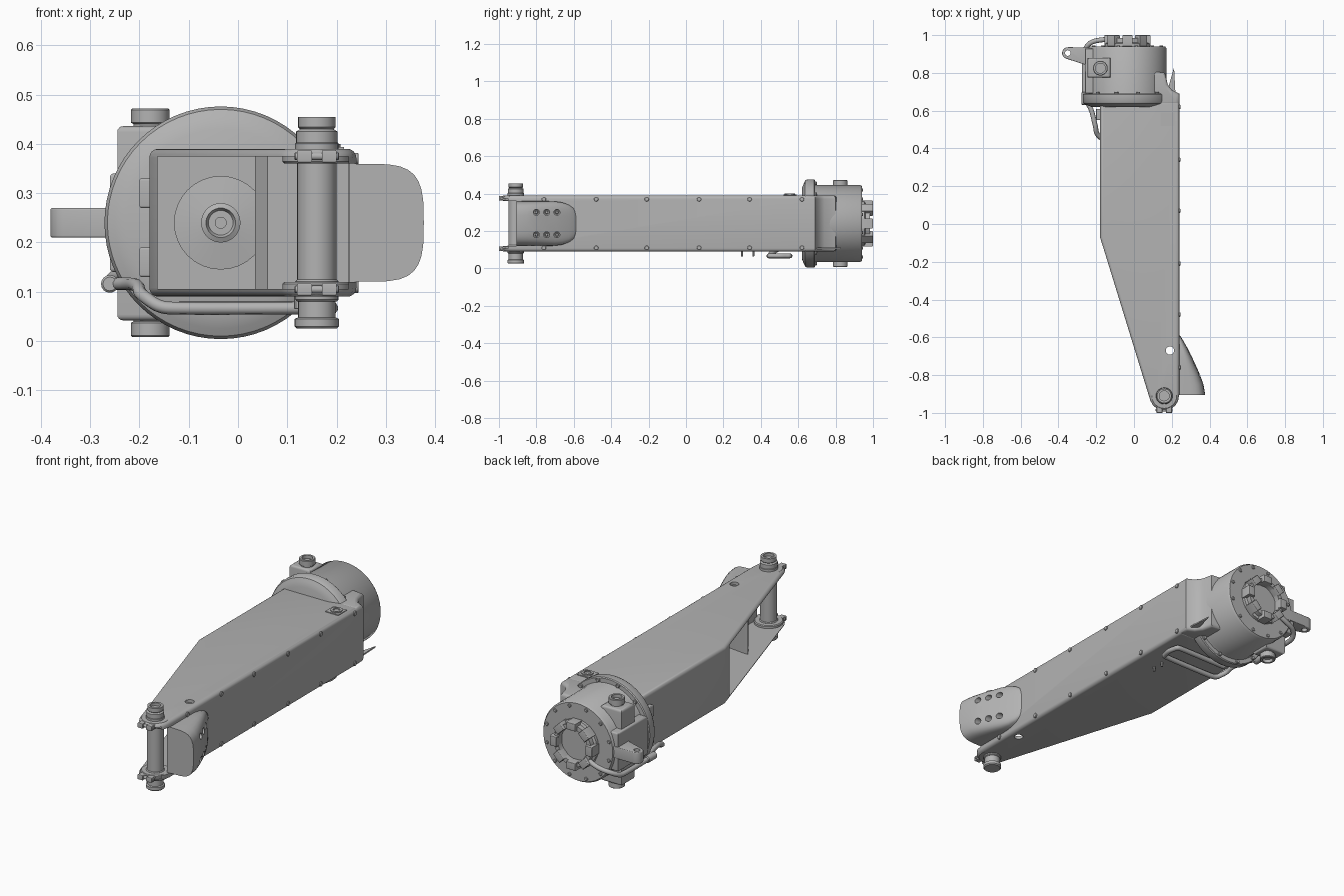
import bpy, bmesh, math
from mathutils import Matrix, Vector

old = bpy.data.objects.get("Cube")
if old:
    bpy.data.objects.remove(old, do_unlink=True)

grey = bpy.data.materials.new("plain grey metal")
grey.use_nodes = True
colour = (0.45, 0.45, 0.45, 1)
grey.diffuse_color = colour
grey.node_tree.nodes["Principled BSDF"].inputs["Base Color"].default_value = colour
parts = []
TURN = {"X": Matrix.Rotation(math.pi / 2, 4, "Y"),
        "Y": Matrix.Rotation(-math.pi / 2, 4, "X"),
        "Z": Matrix.Identity(4)}


def finish(name, bm):
    bmesh.ops.recalc_face_normals(bm, faces=bm.faces)
    mesh = bpy.data.meshes.new(name)
    bm.to_mesh(mesh)
    bm.free()
    mesh.materials.append(grey)
    ob = bpy.data.objects.new(name, mesh)
    bpy.context.collection.objects.link(ob)
    parts.append(ob)
    return ob


def lathe(name, profile, at, axis="Z", n=32):
    """Spin (radius, height) points about an axis."""
    bm = bmesh.new()
    rings = [[bm.verts.new((r * math.cos(2 * math.pi * i / n),
                            r * math.sin(2 * math.pi * i / n), h))
              for i in range(n)] for r, h in profile]
    for a, b in zip(rings, rings[1:]):
        for i in range(n):
            j = (i + 1) % n
            bm.faces.new((a[i], a[j], b[j], b[i]))
    bmesh.ops.remove_doubles(bm, verts=bm.verts, dist=1e-5)
    bmesh.ops.transform(bm, matrix=Matrix.Translation(at) @ TURN[axis], verts=bm.verts)
    return finish(name, bm)


def rod(name, r, low, high, at, axis="Z", n=24, soft=0.004):
    return lathe(name, [(0, low), (r - soft, low), (r, low + soft),
                        (r, high - soft), (r - soft, high), (0, high)], at, axis, n)


def prism(name, outline, z0, z1, bevel=0):
    """Extrude an x-y outline upwards, rounding its top and bottom rims."""
    bm = bmesh.new()
    base = bm.faces.new([bm.verts.new((x, y, z0)) for x, y in outline])
    top = bmesh.ops.extrude_face_region(bm, geom=[base])["geom"]
    bmesh.ops.translate(bm, vec=(0, 0, z1 - z0),
                        verts=[v for v in top if isinstance(v, bmesh.types.BMVert)])
    if bevel:
        rims = [e for e in bm.edges if abs(e.verts[0].co.z - e.verts[1].co.z) < 1e-5]
        bmesh.ops.bevel(bm, geom=rims, offset=bevel, segments=4, affect="EDGES", profile=0.5)
    return finish(name, bm)


def box(name, x, y, z, bevel=0):
    return prism(name, [(x[0], y[0]), (x[1], y[0]), (x[1], y[1]), (x[0], y[1])], *z, bevel)


def cut(ob, *tools):
    for tool in tools:
        mod = ob.modifiers.new("cut", "BOOLEAN")
        mod.object, mod.operation, mod.solver = tool, "DIFFERENCE", "EXACT"
        with bpy.context.temp_override(object=ob, active_object=ob, selected_objects=[ob]):
            bpy.ops.object.modifier_apply(modifier=mod.name)
        parts.remove(tool)
        bpy.data.objects.remove(tool, do_unlink=True)


def arc(cx, cy, r, a0, a1, n=8):
    return [(cx + r * math.cos(math.radians(a0 + (a1 - a0) * i / n)),
             cy + r * math.sin(math.radians(a0 + (a1 - a0) * i / n))) for i in range(n + 1)]


def hose(name, points, r):
    curve = bpy.data.curves.new(name, "CURVE")
    curve.dimensions, curve.bevel_depth, curve.bevel_resolution = "3D", r, 3
    curve.use_fill_caps = True
    line = curve.splines.new("BEZIER")
    line.bezier_points.add(len(points) - 1)
    for bp, p in zip(line.bezier_points, points):
        bp.co = p
    for i, bp in enumerate(line.bezier_points):
        a, b = Vector(points[max(i - 1, 0)]), Vector(points[min(i + 1, len(points) - 1)])
        step = (b - a).normalized() * 0.025
        bp.handle_left_type = bp.handle_right_type = "FREE"
        bp.handle_left, bp.handle_right = bp.co - step, bp.co + step
    curve.materials.append(grey)
    bpy.context.collection.objects.link(bpy.data.objects.new(name, curve))


MID = 0.24                  # height of the arm's centre plane
PIN = (0.16, -0.91)         # pivot pin position
AXIS = (-0.035, 0, MID)     # drive axis

# Hollow tapered beam, open at the slanted face and the tip
outline = [(0.24, 0.65), (-0.18, 0.65), (-0.18, -0.07)]
outline += arc(*PIN, 0.078, 198, 360) + [(0.24, -0.9)]
beam = prism("arm_beam", outline, 0.09, 0.39, 0.018)
cut(beam, box("inside_cutter", (-0.163, 0.224), (-1.2, 0.62), (0.106, 0.374)),
    box("tip_cutter", (-0.1, 0.4), (-1.2, -0.88), (0.12, 0.36)),
    rod("hole_cutter", 0.022, -0.1, 0.6, (0.19, -0.67, 0)))
# Bulkhead inside the beam near the tip
prism("tip_bulkhead", [(0.035, -0.56), (0.06, -0.6), (0.23, -0.6), (0.23, -0.58), (0.06, -0.56)],
      0.106, 0.374)

# Pivot pin with stepped ends, and lugs and clamps around it
lathe("pivot_pin", [(0, 0.025), (0.04, 0.025), (0.045, 0.03), (0.045, 0.045), (0.038, 0.048),
                    (0.038, 0.12), (0.04, 0.122), (0.04, 0.4), (0.042, 0.402), (0.042, 0.425),
                    (0.034, 0.43), (0.038, 0.434), (0.038, 0.455), (0.026, 0.455),
                    (0.026, 0.44), (0, 0.44)], (*PIN, 0))
for side in (-1, 1):
    name = "upper" if side > 0 else "lower"
    z = MID + side * 0.135
    rod(name + "_tip_lug", 0.07, -0.015, 0.015, (*PIN, z))
    rod(name + "_pin_collar", 0.044, -0.02, 0.025, (*PIN, z + side * 0.005))
    for x in (0.135, 0.185):
        box(name + "_clamp_jaw", (x - 0.015, x + 0.015), (-1.0, -0.95), (z - 0.013, z + 0.013), 0.004)
    rod(name + "_clamp_bolt", 0.008, 0.115, 0.205, (0, -0.985, z), "X", 12, 0.002)

# Side fin that widens towards the tip
bm = bmesh.new()
rows = []
for y, x, h in ((-0.585, 0.238, 0.05), (-0.6, 0.25, 0.082), (-0.625, 0.265, 0.1),
                (-0.66, 0.285, 0.113), (-0.7, 0.305, 0.119), (-0.75, 0.328, 0.12),
                (-0.8, 0.35, 0.12), (-0.85, 0.368, 0.12), (-0.905, 0.377, 0.12)):
    ring = []
    for i in range(17):
        a = -math.pi / 2 + math.pi * i / 16
        ring.append(bm.verts.new((0.225 + (x - 0.225) * max(math.cos(a), 0) ** 0.4, y,
                                  MID + h * math.copysign(abs(math.sin(a)) ** 0.6, a))))
    rows.append(ring)
for a, b in zip(rows, rows[1:]):
    for i in range(17):
        j = (i + 1) % 17
        bm.faces.new((a[i], a[j], b[j], b[i]))
bm.faces.new(rows[0])
bm.faces.new(rows[-1])
fin = finish("side_fin", bm)
for y in (-0.8, -0.745, -0.69):
    for z in (0.18, 0.3):
        cut(fin, rod("fin_hole_cutter", 0.016, 0.25, 0.5, (0, y, z), "X", 16))
        rod("fin_bolt", 0.009, 0.24, 0.265, (0, y, z), "X", 6, 0.002)

# Bolts along the outer side of the beam
for y in (-0.76, -0.48, -0.21, 0.07, 0.34, 0.62):
    for z in (0.11, 0.37):
        rod("beam_bolt", 0.012, 0.225, 0.245, (0, y, z), "X", 12, 0.002)

# Shoulder joining beam and drive housing, with a thin blade
prism("shoulder", [(0, 0.63), (0.24, 0.63), (0.24, 0.69), (0.2, 0.71), (0.178, 0.74),
                   (0.165, 0.8), (0, 0.82)], 0.09, 0.39, 0.018)
prism("thin_blade", [(0.175, 0.7), (0.22, 0.68), (0.212, 0.83)], 0.105, 0.112)

# Drive housing: flange, drum, rear cap and recessed output ring
lathe("drive_housing", [(0, 0.62), (0.19, 0.62), (0.215, 0.63), (0.23, 0.637), (0.236, 0.648),
                        (0.236, 0.685), (0.232, 0.69), (0.21, 0.69), (0.207, 0.7), (0.207, 0.93),
                        (0.2, 0.94), (0.12, 0.94), (0.12, 0.955), (0.108, 0.96), (0.108, 0.985),
                        (0.085, 0.985), (0.085, 0.955), (0, 0.955)], AXIS, "Y", 64)
lathe("inner_hub", [(0.095, 0.62), (0.095, 0.612), (0.04, 0.605), (0.04, 0.57), (0.03, 0.565),
                    (0.025, 0.575), (0.012, 0.575), (0.012, 0.565), (0, 0.565)], AXIS, "Y")
for i in range(8):
    block = box("output_tooth", (0.083, 0.122), (-0.026, 0.026), (0.94, 1.0), 0.004)
    place = Matrix.Translation(AXIS) @ TURN["Y"] @ Matrix.Rotation(math.pi * i / 4, 4, "Z")
    block.data.transform(place)
for i in range(12):
    a = math.pi * (i + 0.5) / 6
    x, z = math.cos(a), math.sin(a)
    rod("rear_bolt", 0.009, 0.935, 0.946, (AXIS[0] + 0.185 * x, 0, MID + 0.185 * z), "Y", 10, 0.002)
    rod("flange_bolt", 0.01, 0.685, 0.7, (AXIS[0] + 0.222 * x, 0, MID + 0.222 * z), "Y", 10, 0.002)

# Connector block with a port at each end
box("connector_block", (-0.245, -0.125), (0.775, 0.88), (0.042, 0.436), 0.012)
for side in (-1, 1):
    port = lathe("connector_port", [(0, 0.18), (0.034, 0.18), (0.034, 0.2), (0.039, 0.203),
                                    (0.039, 0.229), (0.036, 0.232), (0.026, 0.232),
                                    (0.026, 0.215), (0, 0.215)], (0, 0, 0))
    port.data.transform(Matrix.Translation((-0.178, 0.825, MID)) @ Matrix.Scale(side, 4, (0, 0, 1)))
    port.data.flip_normals() if side < 0 else None
box("side_plate", (-0.26, -0.2), (0.69, 0.93), (0.14, 0.34), 0.008)

# Lifting eye on the side of the housing
eye = prism("lifting_eye", arc(-0.35, 0.905, 0.031, 85, 260) + [(-0.25, 0.84), (-0.2, 0.84), (-0.2, 0.935)],
            0.21, 0.27, 0.004)
cut(eye, rod("eye_cutter", 0.015, 0.1, 0.4, (-0.35, 0.905, 0)))

# Hose from the rear of the drive, along the side and under the beam
hose("drive_hose", [(-0.1, 0.975, 0.19), (-0.17, 0.975, 0.16), (-0.235, 0.955, 0.14),
                    (-0.262, 0.9, 0.118), (-0.26, 0.68, 0.116), (-0.225, 0.6, 0.116),
                    (-0.205, 0.52, 0.112), (-0.19, 0.47, 0.09), (-0.14, 0.445, 0.067),
                    (0.16, 0.445, 0.067), (0.185, 0.47, 0.067), (0.185, 0.53, 0.067),
                    (0.16, 0.555, 0.067), (-0.12, 0.555, 0.067)], 0.013)
rod("hose_fitting", 0.018, 0.63, 0.7, (-0.26, 0, 0.116), "Y", 16)
for y in (0.3, 0.36):
    rod("underside_peg", 0.006, 0.065, 0.1, (0.12, y, 0), "Z", 10, 0.001)

# Sensor plates on the inner side and a fitting on the upper face
for z in (0.16, 0.3):
    box("side_box", (-0.2, -0.17), (0.55, 0.61), (z - 0.03, z + 0.03), 0.005)
box("fitting_pad", (0.14, 0.215), (0.52, 0.59), (0.385, 0.394))
lathe("top_fitting", [(0, 0.388), (0.028, 0.388), (0.028, 0.4), (0.017, 0.4), (0.017, 0.392),
                      (0, 0.392)], (0.18, 0.555, 0))

# Smooth curved faces, keeping edges crisp
bpy.ops.object.select_all(action="DESELECT")
for ob in parts:
    ob.select_set(True)
bpy.context.view_layer.objects.active = beam
bpy.ops.object.shade_smooth_by_angle(angle=math.radians(35))
